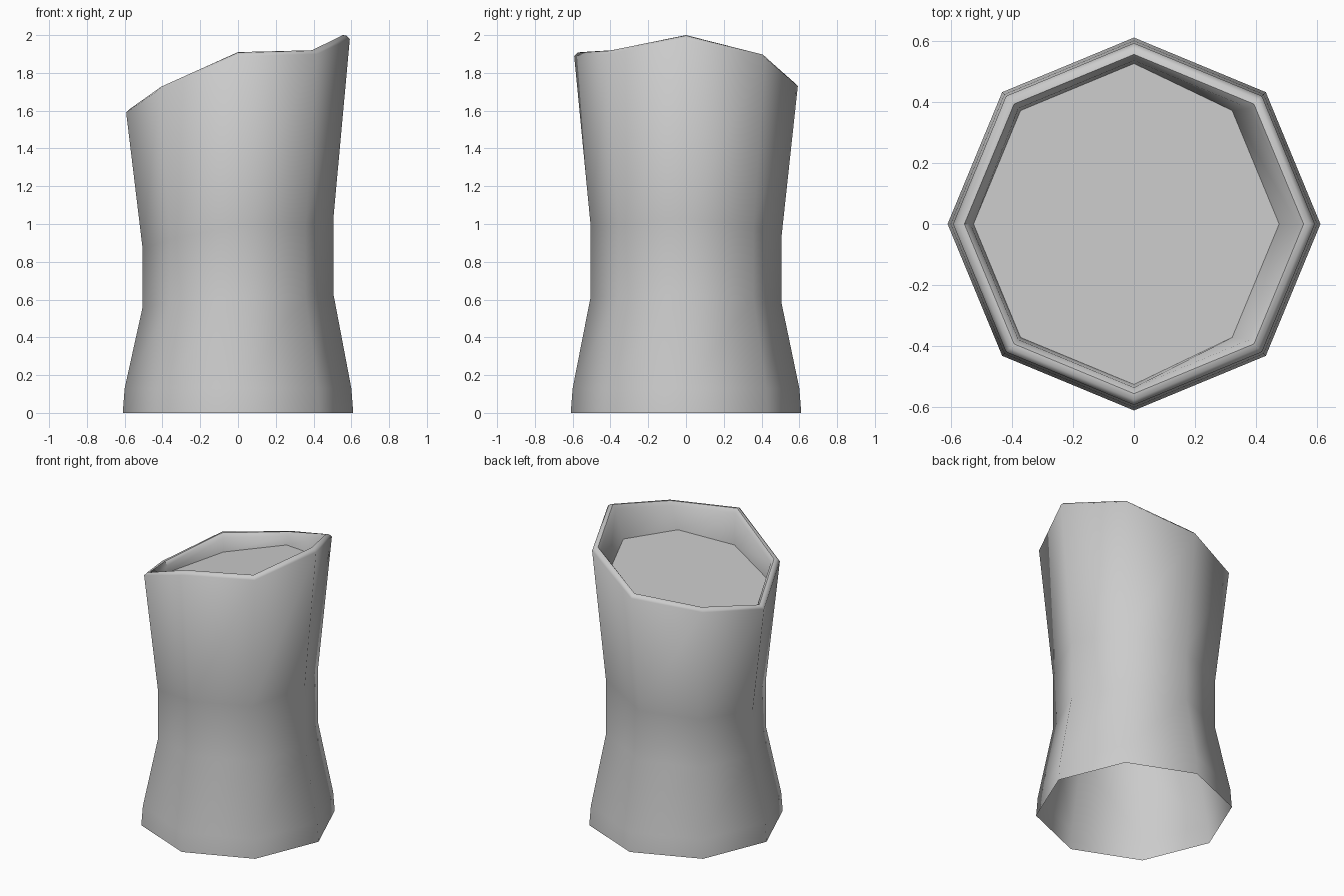
import bpy, bmesh
from math import cos, sin, pi, radians

if "Cube" in bpy.data.objects:
    bpy.data.objects.remove(bpy.data.objects["Cube"])

SIDES = 8
# Height of the slanted cut at each corner, anticlockwise from +x
TOP = [1.98, 1.88, 1.73, 1.68, 1.59, 1.71, 1.89, 1.90]


def profile(h):
    """Outer wall from the open base up, then over the rounded rim (radius, z)."""
    return [
        (0.61, 0.0),
        (0.60, 0.13),
        (0.505, 0.56 + (h - 1.59) * 0.18),
        (0.505, 0.87 + (h - 1.59) * 0.41),
        (0.592, h),
        (0.575, h + 0.017),
        (0.555, h + 0.02),
        (0.535, h - 0.005),
    ]


bm = bmesh.new()
columns = []
for i, h in enumerate(TOP):
    a = 2 * pi * i / SIDES
    col = [bm.verts.new((r * cos(a), r * sin(a), z)) for r, z in profile(h)]
    # Sunken floor corner: shifted inwards on the high side, gently tilted
    x, y = 0.525 * cos(a), 0.525 * sin(a)
    if x > 0.1:
        x -= 0.05
    col.append(bm.verts.new((x, y, 1.67 + 0.24 * x)))
    columns.append(col)

# Wall, rim and inner wall
for i in range(SIDES):
    a, b = columns[i], columns[(i + 1) % SIDES]
    for j in range(len(a) - 1):
        bm.faces.new((a[j], b[j], b[j + 1], a[j + 1]))

# Cut surface inside the rim
bm.faces.new([c[-1] for c in columns])

mesh = bpy.data.meshes.new("stump")
bm.to_mesh(mesh)
bm.free()
stump = bpy.data.objects.new("stump", mesh)
bpy.context.collection.objects.link(stump)

bpy.context.view_layer.objects.active = stump
stump.select_set(True)
bpy.ops.object.shade_smooth_by_angle(angle=radians(50))
